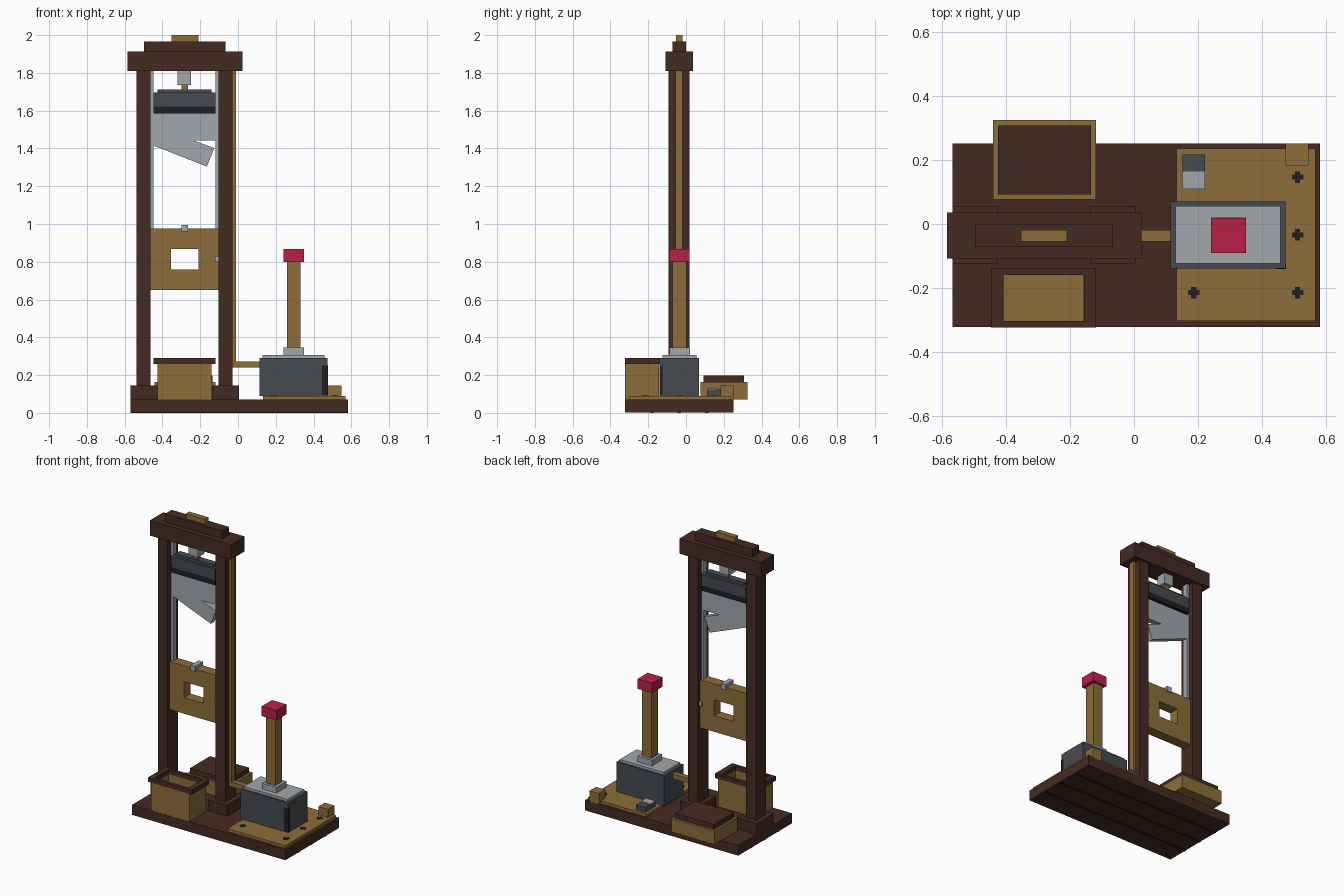
import bpy
import bmesh


def material(name, rgb):
    m = bpy.data.materials.new(name)
    m.diffuse_color = (*rgb, 1.0)
    return m


BROWN = material("dark_brown_wood", (0.060, 0.024, 0.016))
TAN = material("tan_wood", (0.270, 0.155, 0.042))
STEEL = material("light_steel", (0.36, 0.39, 0.41))
IRON = material("dark_iron", (0.062, 0.070, 0.080))
BLACK = material("black_iron", (0.014, 0.014, 0.016))
RED = material("red_knob", (0.50, 0.014, 0.065))


def finish(name, bm, mat):
    bmesh.ops.recalc_face_normals(bm, faces=bm.faces)
    me = bpy.data.meshes.new(name)
    bm.to_mesh(me)
    bm.free()
    me.materials.append(mat)
    ob = bpy.data.objects.new(name, me)
    bpy.context.collection.objects.link(ob)
    return ob


def boxes(name, mat, *extents):
    """One object from boxes given as (x0, x1, y0, y1, z0, z1)."""
    bm = bmesh.new()
    for x0, x1, y0, y1, z0, z1 in extents:
        vs = bmesh.ops.create_cube(bm, size=1.0)["verts"]
        for v in vs:
            v.co.x = x1 if v.co.x > 0 else x0
            v.co.y = y1 if v.co.y > 0 else y0
            v.co.z = z1 if v.co.z > 0 else z0
    return finish(name, bm, mat)


def ring(x0, x1, y0, y1, z0, z1, w, d):
    """Four walls around a rectangular opening."""
    return [(x0, x0 + w, y0, y1, z0, z1), (x1 - w, x1, y0, y1, z0, z1),
            (x0 + w, x1 - w, y0, y0 + d, z0, z1), (x0 + w, x1 - w, y1 - d, y1, z0, z1)]


# Base with dark seams underneath
boxes("base", BROWN, (-0.568, 0.582, -0.323, 0.252, 0.003, 0.071))
boxes("base_seams", BLACK, *[(-0.568, 0.582, y - 0.009, y + 0.009, 0.0, 0.008)
                             for y in (-0.18, -0.035, 0.11)])

# Uprights with feet and guide rails
for side, foot, post, rail in (
        ("left", (-0.568, -0.425), (-0.537, -0.463), (-0.463, -0.447)),
        ("right", (-0.137, 0.005), (-0.103, -0.029), (-0.119, -0.103))):
    boxes("foot_" + side, BROWN, (*foot, -0.124, 0.056, 0.071, 0.145))
    boxes("post_" + side, BROWN, (*post, -0.092, 0.018, 0.145, 1.81))
    boxes("rail_" + side, STEEL, (*rail, -0.055, -0.019, 0.97, 1.81))

# Stepped crossbeam
boxes("crossbeam", BROWN, (-0.586, 0.024, -0.108, 0.036, 1.81, 1.912))
boxes("crossbeam_cap", BROWN, (-0.498, -0.066, -0.072, 0.0, 1.912, 1.966))
boxes("crossbeam_crest", TAN, (-0.353, -0.21, -0.054, -0.018, 1.966, 2.0))

# Neck board with square opening, hinge and latch
boxes("neck_board", TAN,
      (-0.463, -0.356, -0.072, -0.002, 0.65, 0.975),
      (-0.21, -0.103, -0.072, -0.002, 0.65, 0.975),
      (-0.356, -0.21, -0.072, -0.002, 0.65, 0.759),
      (-0.356, -0.21, -0.072, -0.002, 0.867, 0.975))
boxes("hinge", STEEL, (-0.300, -0.266, -0.08, 0.006, 0.96, 0.996))
boxes("latch", STEEL, (-0.122, -0.103, -0.08, 0.006, 0.80, 0.83))

# Blade carriage and hanger
boxes("carriage", IRON, (-0.447, -0.119, -0.077, 0.003, 1.622, 1.695))
boxes("carriage_lower_band", BLACK, (-0.447, -0.119, -0.077, 0.003, 1.585, 1.622))
boxes("carriage_cap", IRON, (-0.426, -0.14, -0.06, -0.014, 1.695, 1.712))
boxes("hanger_rope", TAN, (-0.300, -0.266, -0.054, -0.02, 1.712, 1.737))
boxes("pulley", STEEL, (-0.319, -0.25, -0.072, -0.002, 1.737, 1.81))

# Notched slanted blade
outline = [(-0.447, 1.585), (-0.119, 1.585), (-0.119, 1.443), (-0.237, 1.443),
           (-0.125, 1.402), (-0.165, 1.304), (-0.447, 1.415)]
bm = bmesh.new()
face = bm.faces.new([bm.verts.new((x, -0.056, z)) for x, z in outline])
ext = bmesh.ops.extrude_face_region(bm, geom=[face])["geom"]
bmesh.ops.translate(bm, vec=(0, 0.038, 0),
                    verts=[g for g in ext if isinstance(g, bmesh.types.BMVert)])
finish("blade", bm, STEEL)

# Release rope running down to the mechanism
boxes("rope", TAN, (-0.029, -0.011, -0.055, -0.019, 0.24, 1.81),
      (-0.011, 0.115, -0.055, -0.019, 0.24, 0.272))

# Front basket
boxes("basket", TAN, (-0.426, -0.14, -0.322, -0.142, 0.071, 0.09),
      *ring(-0.426, -0.14, -0.322, -0.142, 0.09, 0.26, 0.018, 0.018))
boxes("basket_rim", BROWN, *ring(-0.447, -0.119, -0.324, -0.14, 0.26, 0.29, 0.038, 0.02))

# Rear kneeling bench
boxes("bench", TAN, (-0.441, -0.119, 0.077, 0.325, 0.071, 0.163))
boxes("bench_pad", BROWN, (-0.426, -0.135, 0.093, 0.308, 0.163, 0.198))

# Lever platform with cross-shaped bolts
boxes("platform", TAN, (0.133, 0.568, -0.303, 0.236, 0.071, 0.09))
bolts = []
for x, y in ((0.187, -0.215), (0.512, -0.215), (0.512, -0.034), (0.512, 0.147)):
    bolts += [(x - 0.018, x + 0.018, y - 0.008, y + 0.008, 0.088, 0.093),
              (x - 0.008, x + 0.008, y - 0.018, y + 0.018, 0.088, 0.0928)]
boxes("platform_bolts", BLACK, *bolts)
boxes("corner_peg", TAN, (0.475, 0.547, 0.183, 0.252, 0.071, 0.145))
boxes("small_bracket", IRON, (0.152, 0.222, 0.11, 0.218, 0.09, 0.125))
boxes("small_bracket_plate", STEEL, (0.152, 0.222, 0.11, 0.165, 0.125, 0.128))

# Mechanism housing, lever and knob
boxes("housing", IRON, (0.115, 0.474, -0.139, 0.07, 0.09, 0.29))
boxes("housing_edge_plate", BLACK, (0.445, 0.476, -0.141, -0.125, 0.095, 0.25))
boxes("housing_top", STEEL, (0.13, 0.458, -0.124, 0.056, 0.29, 0.306))
boxes("lever_socket", STEEL, (0.241, 0.35, -0.088, 0.02, 0.306, 0.345))
boxes("lever", TAN, (0.259, 0.33, -0.072, 0.002, 0.345, 0.80))
boxes("lever_knob", RED, (0.241, 0.35, -0.09, 0.019, 0.80, 0.867))
